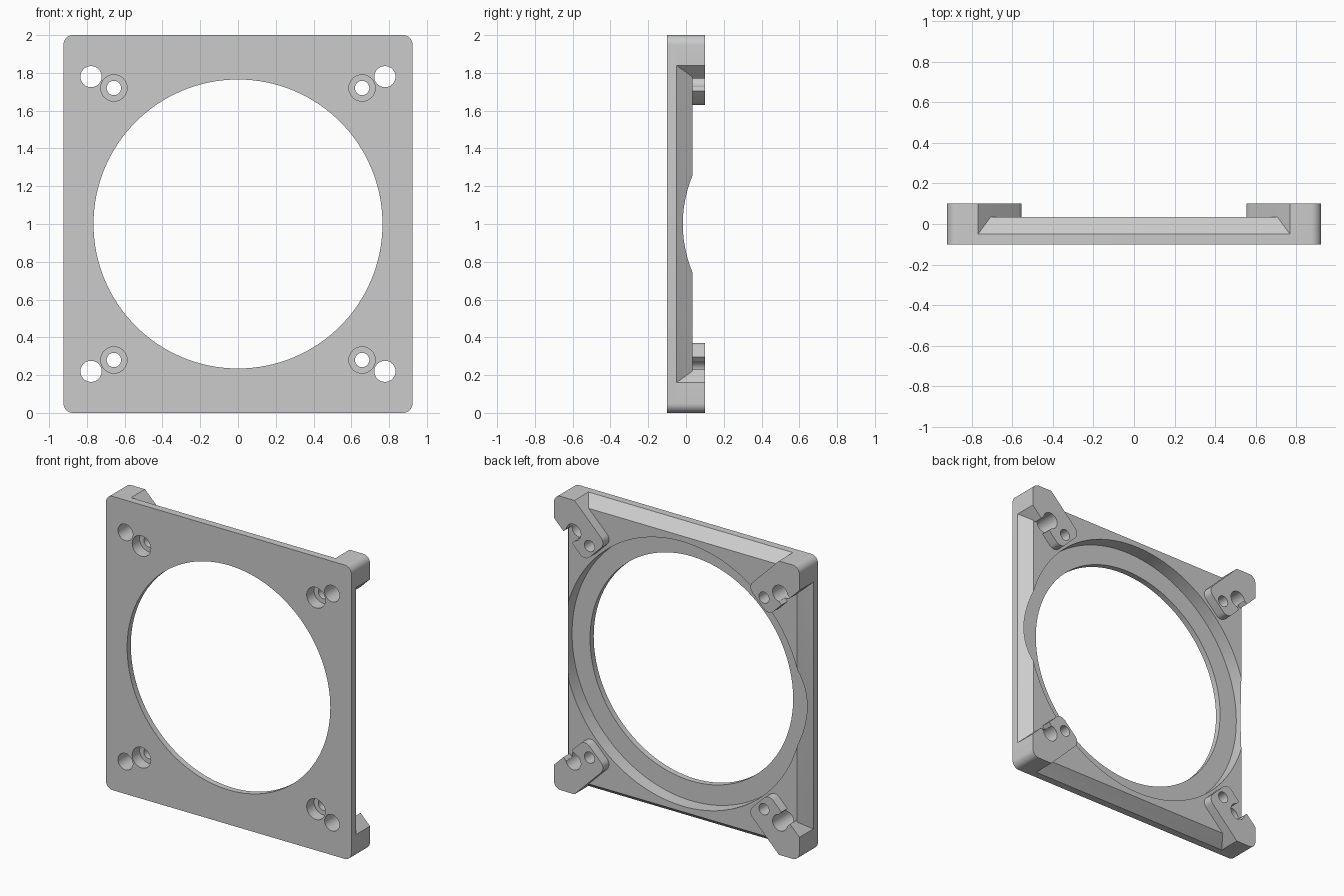
import bpy, bmesh, math
from mathutils import Vector

if "Cube" in bpy.data.objects:
    bpy.data.objects.remove(bpy.data.objects["Cube"])

grey = bpy.data.materials.new("plain grey")
grey.use_nodes = True
COLOUR = (0.6, 0.6, 0.6, 1)
grey.diffuse_color = COLOUR
grey.node_tree.nodes["Principled BSDF"].inputs["Base Color"].default_value = COLOUR

HALF_W, HALF_H, CORNER = 0.924, 1.0, 0.05
FRONT, LEDGE, DECK, BACK = -0.1, -0.05, 0.035, 0.1
INSET = 0.062


def rounded(corners, steps=8):
    """Outline from (x, z, radius) corners; right-angled ones may be filleted."""
    pts = []
    for i, (x, z, r) in enumerate(corners):
        p = Vector((x, z))
        if r == 0:
            pts.append(p)
            continue
        u = (Vector(corners[i - 1][:2]) - p).normalized()
        v = (Vector(corners[(i + 1) % len(corners)][:2]) - p).normalized()
        for k in range(steps + 1):
            t = math.pi / 2 * k / steps
            pts.append(p + r * (u + v) - r * (v * math.cos(t) + u * math.sin(t)))
    return pts


def loft(name, layers):
    """Solid through (y, outline) layers, outlines centred on the plate."""
    bm = bmesh.new()
    rings = [[bm.verts.new((p.x, y, p.y + HALF_H)) for p in pts] for y, pts in layers]
    n = len(rings[0])
    for a, b in zip(rings, rings[1:]):
        for i in range(n):
            bm.faces.new((a[i], a[(i + 1) % n], b[(i + 1) % n], b[i]))
    bm.faces.new(rings[0])
    bm.faces.new(rings[-1])
    bmesh.ops.recalc_face_normals(bm, faces=bm.faces)
    mesh = bpy.data.meshes.new(name)
    bm.to_mesh(mesh)
    bm.free()
    mesh.materials.append(grey)
    obj = bpy.data.objects.new(name, mesh)
    bpy.context.collection.objects.link(obj)
    return obj


def disc(x, z, r, y0, y1, sides=48):
    ring = [Vector((x + r * math.cos(2 * math.pi * k / sides),
                    z + r * math.sin(2 * math.pi * k / sides))) for k in range(sides)]
    return loft("cutter", [(y0, ring), (y1, ring)])


def cut(obj, cutter):
    cutter.hide_render = True
    mod = obj.modifiers.new("cut", 'BOOLEAN')
    mod.operation, mod.solver, mod.object = 'DIFFERENCE', 'EXACT', cutter
    bpy.context.view_layer.objects.active = obj
    bpy.ops.object.modifier_apply(modifier=mod.name)
    bpy.data.objects.remove(cutter)


def drill_corner(obj, sx, sz):
    """Mounting hole plus counterbored screw hole."""
    cut(obj, disc(sx * 0.778, sz * 0.78, 0.056, -0.2, 0.2, 32))
    cut(obj, disc(sx * 0.657, sz * 0.72, 0.038, -0.2, 0.2, 32))
    cut(obj, disc(sx * 0.657, sz * 0.72, 0.07, -0.2, -0.02, 32))


def plate_outline(inset):
    w, h = HALF_W - inset, HALF_H - inset
    return rounded([(w, h, CORNER), (-w, h, CORNER), (-w, -h, CORNER), (w, -h, CORNER)])


# Frame: thin front plate with a sloped raised deck behind it
frame = loft("frame", [(FRONT, plate_outline(0)), (LEDGE, plate_outline(0)),
                       (DECK, plate_outline(INSET))])
cut(frame, disc(0, 0, 0.765, -0.2, 0.2, 128))
cut(frame, disc(0, 0, 0.9, -0.06, 0.2, 128))
parts = [frame]

# Corner lugs: diagonal bars standing above the deck
LUG = [(HALF_W, HALF_H, CORNER), (0.77, HALF_H, 0), (0.535, 0.765, 0.05),
       (0.692, 0.608, 0.05), (HALF_W, 0.84, 0)]
SLOT = [(0.746, 0.81), (0.81, 0.746), (0.96, 0.6), (1.0, 0.56)]
for sx, side in ((1, "left"), (-1, "right")):
    for sz, level in ((1, "upper"), (-1, "lower")):
        outline = rounded([(x * sx, z * sz, r) for x, z, r in LUG])
        lug = loft(f"{level}_{side}_corner_lug", [(LEDGE, outline), (BACK, outline)])
        # Slot opening the mounting hole to the side edge
        a, b = Vector((0.778, 0.78)), Vector((0.1, -0.1))
        w = Vector((0.032, 0.032))
        slot = [Vector((p.x * sx, p.y * sz)) for p in (a - w, a + w, a + b + w, a + b - w)]
        cut(lug, loft("cutter", [(DECK, slot), (0.2, slot)]))
        drill_corner(lug, sx, sz)
        drill_corner(frame, sx, sz)
        parts.append(lug)

bpy.ops.object.select_all(action='DESELECT')
for part in parts:
    part.select_set(True)
bpy.context.view_layer.objects.active = frame
bpy.ops.object.shade_smooth_by_angle(angle=math.radians(30))
